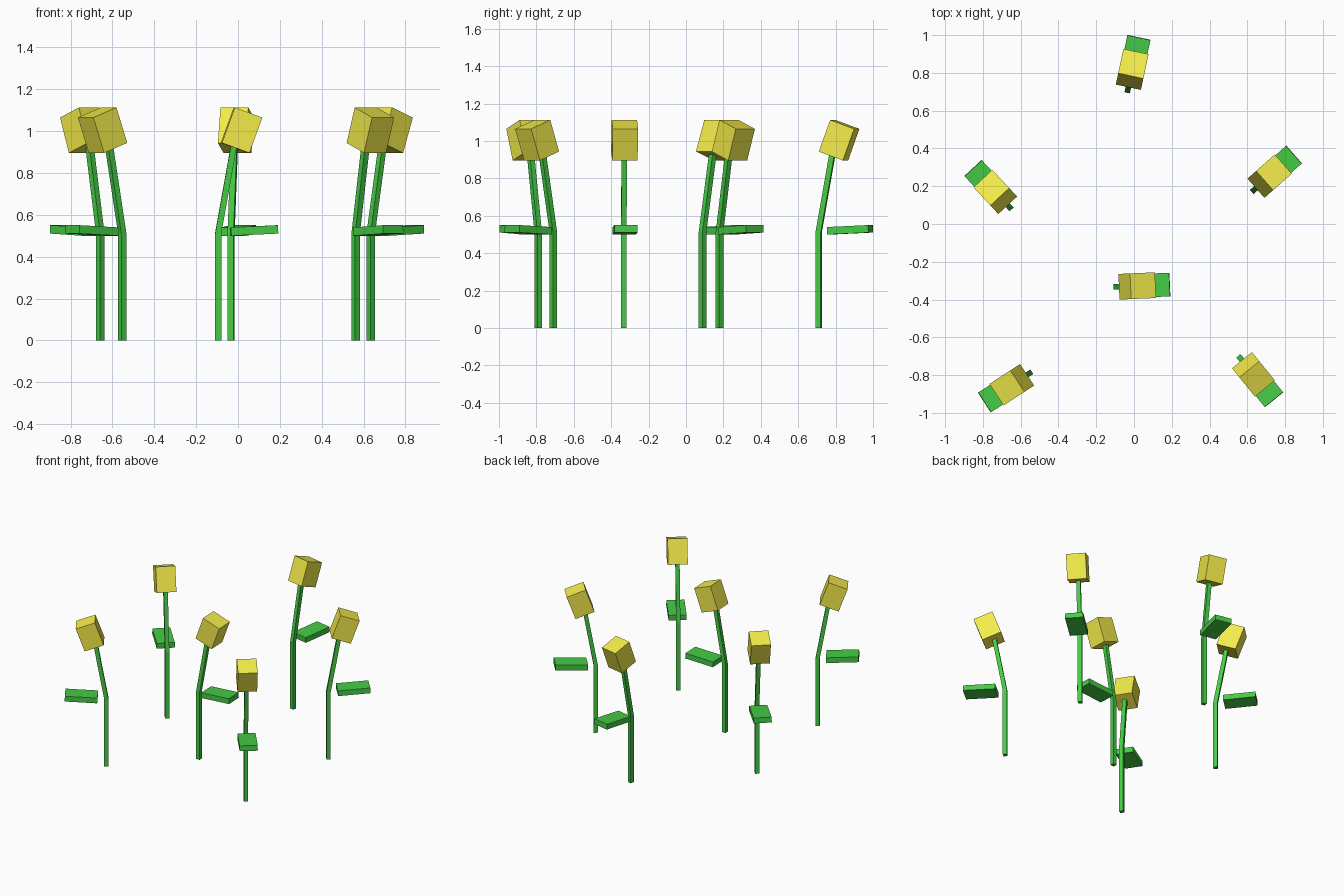
import bpy, bmesh
from math import radians
from mathutils import Matrix, Vector

if "Cube" in bpy.data.objects:
    bpy.data.objects.remove(bpy.data.objects["Cube"])


def material(name, color):
    m = bpy.data.materials.new(name)
    m.diffuse_color = color
    m.use_nodes = True
    m.node_tree.nodes["Principled BSDF"].inputs["Base Color"].default_value = m.diffuse_color
    return m


GREEN = material("leaf_green", (0.06, 0.60, 0.06, 1))
YELLOW = material("petal_yellow", (0.90, 0.84, 0.07, 1))


def add_object(name, bm, mat, place):
    bmesh.ops.recalc_face_normals(bm, faces=bm.faces)
    mesh = bpy.data.meshes.new(name)
    bm.to_mesh(mesh)
    bm.free()
    mesh.materials.append(mat)
    ob = bpy.data.objects.new(name, mesh)
    ob.matrix_world = place
    bpy.context.collection.objects.link(ob)


def box(size, center, tilt):
    # box tilted about the flower's sideways axis
    bm = bmesh.new()
    m = (Matrix.Translation(center) @ Matrix.Rotation(radians(tilt), 4, 'Y')
         @ Matrix.Diagonal((*size, 1)))
    bmesh.ops.create_cube(bm, size=1, matrix=m)
    return bm


def bent_stem(path, width):
    # square section swept through the (offset, height) points
    bm = bmesh.new()
    h = width / 2
    rings = [[bm.verts.new((x + sx * h, sy * h, z))
              for sx, sy in ((-1, -1), (1, -1), (1, 1), (-1, 1))]
             for x, z in path]
    for a, b in zip(rings, rings[1:]):
        for i in range(4):
            j = (i + 1) % 4
            bm.faces.new((a[i], a[j], b[j], b[i]))
    bm.faces.new(rings[0])
    bm.faces.new(rings[-1])
    return bm


# stem foot x, y and the heading of each flower
flowers = [(-0.095, -0.333, 2.5), (-0.033, 0.709, 78), (-0.658, 0.088, 133),
           (0.634, 0.179, 41.5), (-0.553, -0.79, 213), (0.562, -0.709, -51)]

for n, (x, y, heading) in enumerate(flowers, 1):
    place = Matrix.Translation((x, y, 0)) @ Matrix.Rotation(radians(heading), 4, 'Z')
    # stem: upright, then leaning into the bloom
    add_object(f"stem_{n}", bent_stem([(0, 0), (0, 0.51), (0.079, 0.95)], 0.029), GREEN, place)
    # leaf: flat block floating beside the bend
    add_object(f"leaf_{n}", box((0.225, 0.125, 0.04), Vector((0.172, 0, 0.525)), -2.7), GREEN, place)
    # bloom: tilted block
    add_object(f"bloom_{n}", box((0.14, 0.136, 0.18), Vector((0.112, 0, 1.004)), 20), YELLOW, place)
